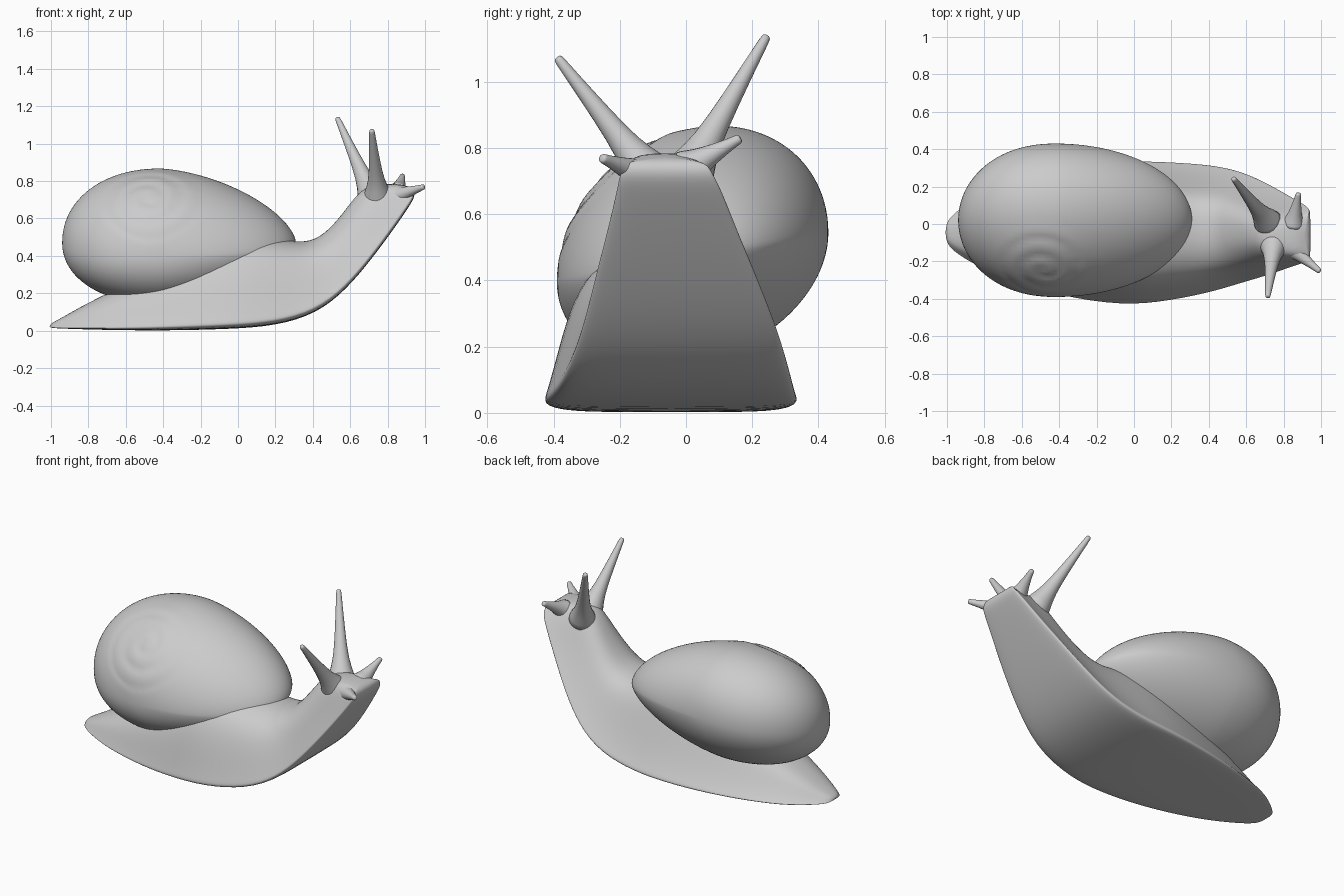
import bpy, bmesh, math
from mathutils import Vector

cube = bpy.data.objects.get("Cube")
if cube:
    bpy.data.objects.remove(cube, do_unlink=True)

grey = bpy.data.materials.new("snail_grey")
grey.use_nodes = True
colour = (0.6, 0.6, 0.6, 1)
grey.diffuse_color = colour
grey.node_tree.nodes["Principled BSDF"].inputs["Base Color"].default_value = colour


def loft(name, rings, levels=0):
    """Skin a list of equal-length closed rings and cap both ends."""
    bm = bmesh.new()
    rows = [[bm.verts.new(p) for p in ring] for ring in rings]
    n = len(rows[0])
    for a, b in zip(rows, rows[1:]):
        for i in range(n):
            j = (i + 1) % n
            bm.faces.new((a[i], a[j], b[j], b[i]))
    bm.faces.new(rows[0][::-1])
    bm.faces.new(rows[-1])
    bmesh.ops.recalc_face_normals(bm, faces=bm.faces)
    mesh = bpy.data.meshes.new(name)
    bm.to_mesh(mesh)
    bm.free()
    mesh.materials.append(grey)
    obj = bpy.data.objects.new(name, mesh)
    bpy.context.collection.objects.link(obj)
    if levels:
        mod = obj.modifiers.new("smooth", "SUBSURF")
        mod.levels = mod.render_levels = levels
    for p in mesh.polygons:
        p.use_smooth = True
    return obj


# Body: sole point (x, z), back point (x, z), side limits (y, y)
stations = [
    (-1.01, .015, -1.01, .035, -.10, .01),
    (-.95, .012, -.94, .07, -.16, .07),
    (-.85, .008, -.84, .13, -.22, .15),
    (-.70, .004, -.70, .20, -.295, .22),
    (-.40, 0, -.42, .34, -.39, .30),
    (-.05, .008, -.10, .51, -.445, .35),
    (.20, .025, .10, .525, -.415, .34),
    (.42, .09, .29, .475, -.37, .325),
    (.58, .22, .41, .48, -.32, .29),
    (.72, .39, .51, .565, -.28, .225),
    (.83, .54, .60, .685, -.24, .16),
    (.92, .67, .67, .77, -.21, .11),
    (.95, .725, .78, .785, -.20, .08),
    (.935, .765, .87, .785, -.18, .06),
]
# Cross-section (across, up): nearly flat sole, tight rim, rounded back
section = [(-.5, 0), (-.9, .01), (-1, .04), (-.97, .1), (-.9, .3), (-.8, .6),
           (-.65, .83), (-.35, .98), (0, 1), (.28, .97), (.5, .84),
           (.64, .6), (.79, .32), (.94, .1), (1, .04), (.9, .01), (.5, 0)]
rings = []
for sx, sz, tx, tz, y0, y1 in stations:
    mid, half = (y0 + y1) / 2, (y1 - y0) / 2
    rings.append([(sx + (tx - sx) * v, mid + half * u, sz + (tz - sz) * v)
                  for u, v in section])
loft("body", rings, 2)

# Shell: egg-shaped whorl, drawn out towards the neck, with a spiral groove
spire = Vector((-.48, -.24, .71))
axis = Vector((-.1, -.7, .7)).normalized()
side = axis.cross(Vector((1, 0, 0))).normalized()
up = axis.cross(side)


def groove(p):
    d = p - spire
    a, b = d.dot(side), d.dot(up)
    r = math.hypot(a, b)
    if d.dot(axis) < -.2 or r > .3:
        return p
    turn = (r / .1 - math.atan2(b, a) / math.tau) % 1
    fade = min(1, (.3 - r) / .08)
    bump = .008 * math.sin(math.pi * turn) ** .7 - .005
    return p + axis * bump * fade


ROWS, SIDES = 64, 96
rings = []
for k in range(ROWS + 1):
    t = math.radians(-89 + 178 * k / ROWS)
    f = math.cos(t)
    y = .02 + .41 * math.sin(t)
    zc = .47 + .18 * (y - .02)
    ring = []
    for i in range(SIDES):
        a = math.tau * i / SIDES
        c, s = math.cos(a), math.sin(a)
        power = 2 / 1.6 if c > 0 else .95
        reach = .73 * f if c > 0 else -.52 * f ** .92
        x = -.42 + reach * abs(c) ** power
        rise = (.39 if s > 0 else -.32) * abs(s) ** power
        ring.append(groove(Vector((x, y, zc + f * rise))))
    rings.append(ring)
loft("shell", rings)


# Tentacles: tapered stalks with flared roots
def tentacle(name, root, tip, radii):
    root, tip = Vector(root), Vector(tip)
    turn = (tip - root).to_track_quat("Z", "Y")
    rings = []
    for frac, r in zip((0, .12, .28, .55, .85, .98, 1), radii):
        centre = root.lerp(tip, frac)
        rings.append([centre + turn @ Vector((r * math.cos(math.tau * i / 10),
                                              r * math.sin(math.tau * i / 10), 0))
                      for i in range(10)])
    loft(name, rings, 1)


long_radii = (.1, .075, .046, .032, .02, .016, .012)
short_radii = (.07, .06, .045, .03, .018, .016, .011)
tentacle("right_eye_stalk", (.75, -.09, .69), (.715, -.39, 1.075), long_radii)
tentacle("left_eye_stalk", (.73, -.01, .69), (.53, .245, 1.14), long_radii)
tentacle("right_feeler", (.82, -.11, .71), (.995, -.255, .77), short_radii)
tentacle("left_feeler", (.85, -.01, .73), (.88, .165, .83), short_radii)
